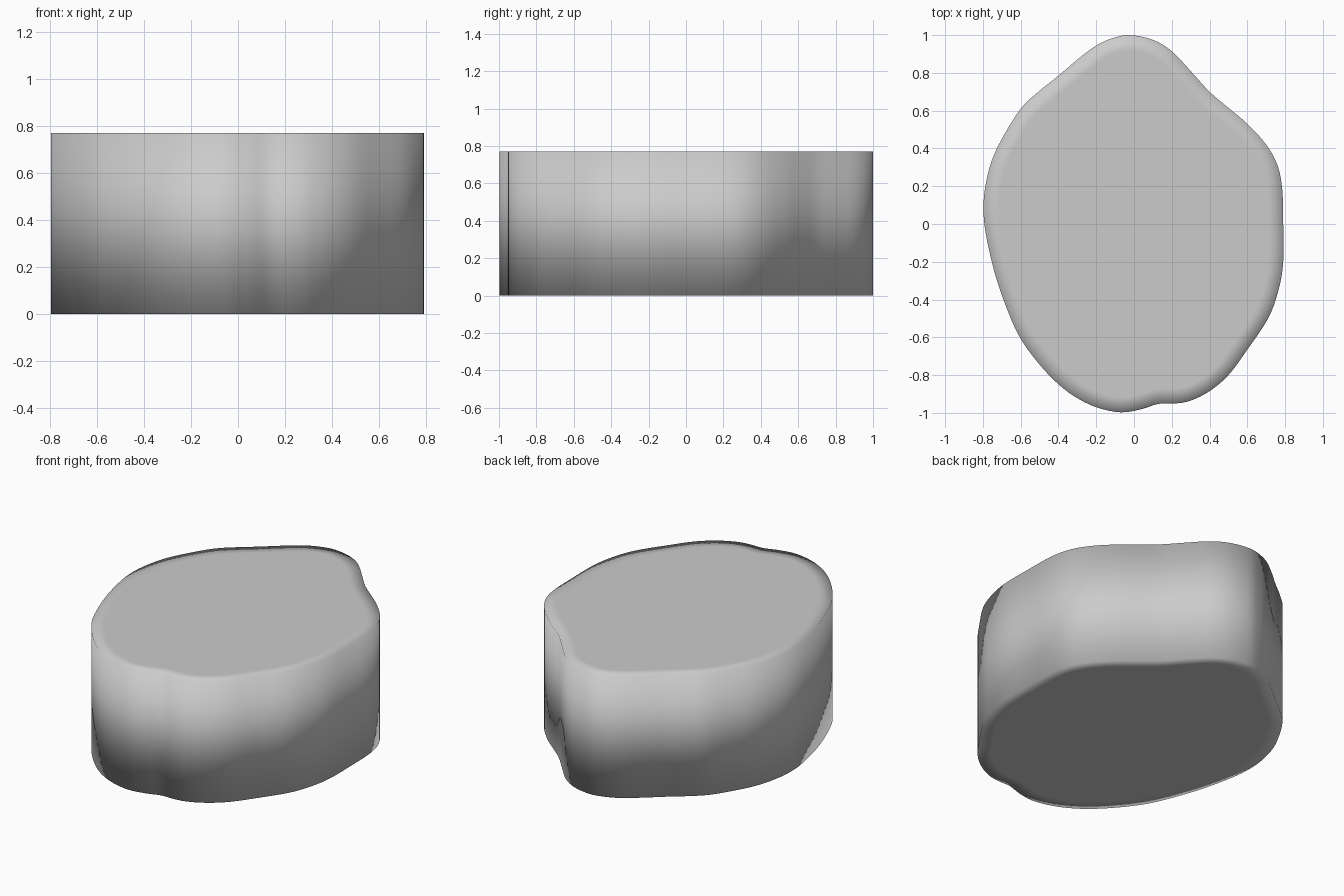
import bpy, bmesh
from mathutils import Vector

if "Cube" in bpy.data.objects:
    bpy.data.objects.remove(bpy.data.objects["Cube"])

HEIGHT = 0.77
STEPS = 4

# Outline of the stone seen from above, clockwise from the back tip
outline = [
    (-0.02, 1.0), (0.1, 0.975), (0.2, 0.915), (0.3, 0.81), (0.4, 0.7),
    (0.5, 0.615), (0.6, 0.53), (0.7, 0.42), (0.76, 0.31), (0.785, 0.18),
    (0.79, 0.0), (0.79, -0.2), (0.765, -0.35), (0.71, -0.5), (0.6, -0.665),
    (0.5, -0.8), (0.4, -0.885), (0.3, -0.935), (0.22, -0.95), (0.13, -0.952),
    (0.04, -0.98), (-0.07, -0.997), (-0.2, -0.97), (-0.32, -0.91),
    (-0.42, -0.83), (-0.52, -0.72), (-0.61, -0.59), (-0.68, -0.43),
    (-0.74, -0.25), (-0.785, -0.05), (-0.797, 0.08), (-0.787, 0.2),
    (-0.755, 0.33), (-0.7, 0.45), (-0.6, 0.61), (-0.5, 0.705),
    (-0.4, 0.785), (-0.3, 0.87), (-0.2, 0.945), (-0.11, 0.985),
]


def smooth_loop(points, steps):
    """Closed Catmull-Rom curve through the points."""
    pts = [Vector(p) for p in points]
    n, out = len(pts), []
    for i in range(n):
        a, b, c, d = (pts[(i + k) % n] for k in (-1, 0, 1, 2))
        for s in range(steps):
            t = s / steps
            out.append(0.5 * (2 * b + (c - a) * t
                              + (2 * a - 5 * b + 4 * c - d) * t ** 2
                              + (3 * b - a - 3 * c + d) * t ** 3))
    return out


# Stone body: straight walls extruded up from the outline
bm = bmesh.new()
base = bm.faces.new([bm.verts.new((p.x, p.y, 0)) for p in smooth_loop(outline, STEPS)])
extruded = bmesh.ops.extrude_face_region(bm, geom=[base], use_keep_orig=True)
top_verts = [g for g in extruded["geom"] if isinstance(g, bmesh.types.BMVert)]
bmesh.ops.translate(bm, verts=top_verts, vec=(0, 0, HEIGHT))
bmesh.ops.recalc_face_normals(bm, faces=bm.faces[:])

# Inner ring on both caps, so the smooth shading only softens the rim
caps = [f for f in bm.faces if len(f.verts) > 4]
bmesh.ops.inset_individual(bm, faces=caps, thickness=0.08)

for f in bm.faces:
    f.smooth = True
mesh = bpy.data.meshes.new("stone_block")
bm.to_mesh(mesh)
bm.free()
bpy.context.collection.objects.link(bpy.data.objects.new("stone_block", mesh))
